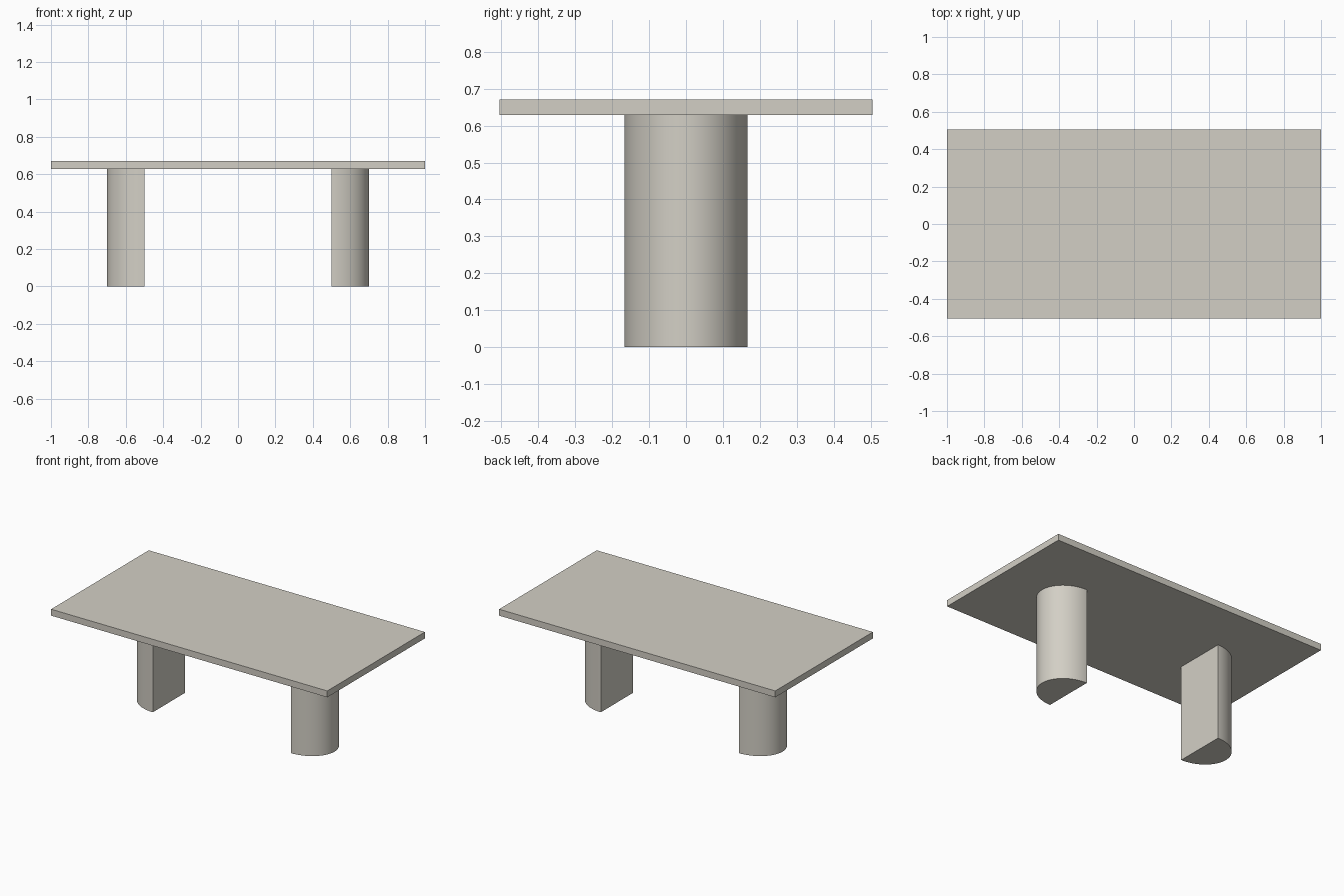
import bpy, bmesh, math

if "Cube" in bpy.data.objects:
    bpy.data.objects.remove(bpy.data.objects["Cube"])

# One warm grey for the whole table
grey = bpy.data.materials.new("warm_grey")
grey.diffuse_color = (0.65, 0.625, 0.56, 1)
grey.use_nodes = True
grey.node_tree.nodes["Principled BSDF"].inputs["Base Color"].default_value = grey.diffuse_color

TOP_Z, THICK = 0.67, 0.042
LEG_H = TOP_Z - THICK


def extruded(name, outline, z0, z1):
    """Solid made from a flat outline pulled straight up."""
    bm = bmesh.new()
    base = bm.faces.new([bm.verts.new((x, y, z0)) for x, y in outline])
    up = bmesh.ops.extrude_face_region(bm, geom=[base])["geom"]
    bmesh.ops.translate(bm, vec=(0, 0, z1 - z0),
                        verts=[v for v in up if isinstance(v, bmesh.types.BMVert)])
    bmesh.ops.recalc_face_normals(bm, faces=bm.faces)
    mesh = bpy.data.meshes.new(name)
    bm.to_mesh(mesh)
    bm.free()
    mesh.materials.append(grey)
    obj = bpy.data.objects.new(name, mesh)
    bpy.context.collection.objects.link(obj)
    return obj


# Tabletop slab
extruded("tabletop", [(-1, -0.505), (1, -0.505), (1, 0.505), (-1, 0.505)], LEG_H, TOP_Z)

# Half-oval legs, flat faces towards each other
SEG = 48
for name, side in (("left_leg", -1), ("right_leg", 1)):
    angles = [-math.pi / 2 + math.pi * i / SEG for i in range(SEG + 1)]
    outline = [(side * (0.5 + 0.2 * math.cos(a)), 0.167 * math.sin(a)) for a in angles]
    leg = extruded(name, outline, 0, LEG_H)
    bpy.ops.object.select_all(action='DESELECT')
    leg.select_set(True)
    bpy.context.view_layer.objects.active = leg
    bpy.ops.object.shade_smooth_by_angle(angle=math.radians(30))
